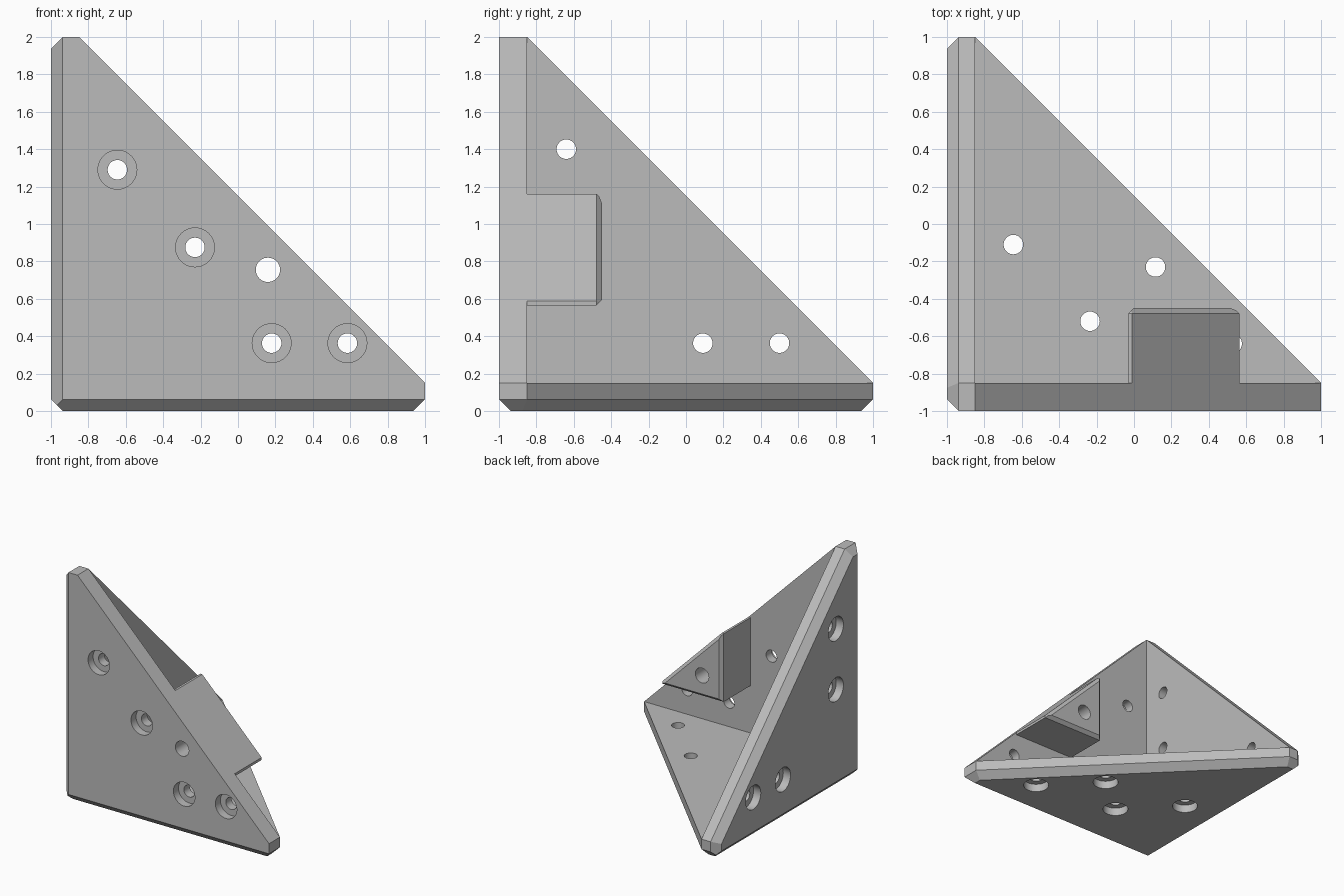
import bpy
import bmesh
from math import sqrt
from mathutils import Vector, Matrix

cube = bpy.data.objects.get("Cube")
if cube:
    bpy.data.objects.remove(cube, do_unlink=True)

H = sqrt(0.5)

# One plain grey for the whole bracket
grey = bpy.data.materials.new("plain_grey")
grey.use_nodes = True
colour = (0.5, 0.5, 0.5, 1)
grey.diffuse_color = colour
grey.node_tree.nodes["Principled BSDF"].inputs["Base Color"].default_value = colour


def box_mesh(low, high):
    bm = bmesh.new()
    low, high = Vector(low), Vector(high)
    size = high - low
    bmesh.ops.create_cube(bm, size=1, matrix=Matrix.Translation((low + high) / 2) @ Matrix.Diagonal((*size, 1)))
    return bm


def trim(bm, normal, limit):
    """Keep the part where normal . point <= limit and close the cut."""
    n = Vector(normal)
    bmesh.ops.bisect_plane(bm, geom=bm.verts[:] + bm.edges[:] + bm.faces[:], dist=1e-6,
                           plane_co=n * (limit / n.length_squared),
                           plane_no=n.normalized(), clear_outer=True)
    bmesh.ops.holes_fill(bm, edges=[e for e in bm.edges if e.is_boundary])


def make_object(bm, name):
    bmesh.ops.recalc_face_normals(bm, faces=bm.faces[:])
    mesh = bpy.data.meshes.new(name)
    bm.to_mesh(mesh)
    bm.free()
    mesh.materials.append(grey)
    obj = bpy.data.objects.new(name, mesh)
    bpy.context.collection.objects.link(obj)
    return obj


def combine(target, tool, operation):
    mod = target.modifiers.new(operation.lower(), 'BOOLEAN')
    mod.operation, mod.solver, mod.object = operation, 'EXACT', tool
    bpy.context.view_layer.objects.active = target
    bpy.ops.object.modifier_apply(modifier=mod.name)
    bpy.data.objects.remove(tool, do_unlink=True)


# Outer body: a box cut by the three sloping sides
wall, bevel = 0.15, 0.062
bm = box_mesh((-1, -1, 0), (1, 1, 2))
slope = 1 + wall
trim(bm, (1, 0, 1), slope)
trim(bm, (0, 1, 1), slope)
trim(bm, (1, 1, 0), slope - 1)
# Chamfers where the outer faces meet
trim(bm, (-1, -1, 0), 2 - bevel)
trim(bm, (-1, 0, -1), 1 - bevel)
trim(bm, (0, -1, -1), 1 - bevel)
# Chamfers around the side plate and the base plate
trim(bm, (-1, 1, 0), 2 - bevel)
trim(bm, (-1, 0, 1), 3 - bevel)
trim(bm, (-1, H, H), slope * H + 1 - bevel)
trim(bm, (1, 0, -1), 1 - bevel)
trim(bm, (0, 1, -1), 1 - bevel)
trim(bm, (H, H, -1), (slope - 1) * H - bevel)
bracket = make_object(bm, "corner_bracket")

# Hollow inside, leaving three triangular plates
inner = wall - 1
combine(bracket, make_object(box_mesh((inner, inner, wall), (3, 3, 4)), "cavity"), 'DIFFERENCE')

# Triangular boss behind the front plate, chamfered at its free end
end, b = -0.45, 0.028
left, low, right, top = -0.03, 0.565, 0.563, 1.16
bm = box_mesh((left, -0.9, low), (right, end, top))
trim(bm, (1, 0, 1), slope)
trim(bm, (H, 1, H), slope * H + end - b)
trim(bm, (-1, 1, 0), -left + end - b)
trim(bm, (0, 1, -1), -low + end - b)
trim(bm, (1, 1, 0), right + end - b)
trim(bm, (0, 1, 1), top + end - b)
combine(bracket, make_object(bm, "boss"), 'UNION')


def drill(axis, a, b, radius, start, stop):
    """Cut a round hole along an axis; a and b are the other two coordinates."""
    centre = [a, b]
    centre.insert(axis, (start + stop) / 2)
    turn = (Matrix.Rotation(H * H * 3.14159265, 4, 'Y'),
            Matrix.Rotation(H * H * 3.14159265, 4, 'X'), Matrix.Identity(4))[axis]
    bm = bmesh.new()
    bmesh.ops.create_cone(bm, cap_ends=True, segments=40, radius1=radius, radius2=radius,
                          depth=stop - start, matrix=Matrix.Translation(centre) @ turn)
    combine(bracket, make_object(bm, "drill"), 'DIFFERENCE')


# Counterbored screw holes in the side, front and base plates
screw_holes = {
    0: [(-0.64, 1.4), (-0.64, 0.87), (0.09, 0.363), (0.5, 0.363)],
    1: [(-0.645, 1.29), (-0.23, 0.875), (0.18, 0.363), (0.585, 0.363)],
    2: [(-0.645, -0.11), (-0.235, -0.52), (0.115, -0.23), (0.525, -0.64)],
}
for axis, places in screw_holes.items():
    outer = 0 if axis == 2 else -1
    for a, b in places:
        drill(axis, a, b, 0.052, outer - 0.1, outer + wall + 0.05)
        drill(axis, a, b, 0.104, outer - 0.1, outer + 0.07)

# Plain hole right through the boss
drill(1, 0.16, 0.755, 0.065, -1.1, -0.3)

# Smooth hole walls, crisp flat plates
bpy.ops.object.select_all(action='DESELECT')
bracket.select_set(True)
bpy.context.view_layer.objects.active = bracket
bpy.ops.object.shade_smooth_by_angle(angle=0.4)
